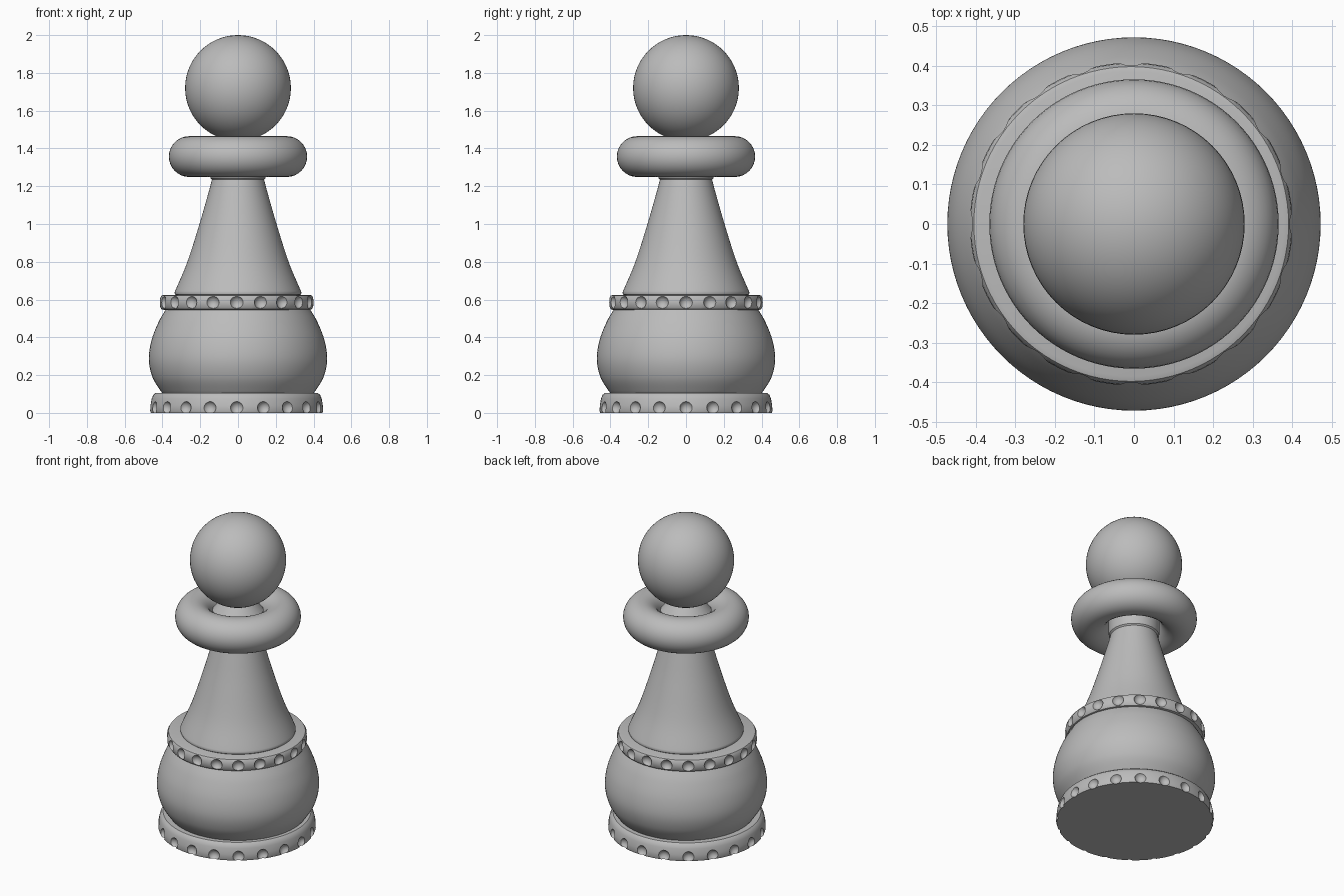
import bpy, bmesh, math
from mathutils import Matrix, Vector

if "Cube" in bpy.data.objects:
    bpy.data.objects.remove(bpy.data.objects["Cube"])

grey = bpy.data.materials.new("plain grey")
grey.use_nodes = True
COLOUR = (0.5, 0.5, 0.5, 1)
grey.diffuse_color = COLOUR
grey.node_tree.nodes["Principled BSDF"].inputs["Base Color"].default_value = COLOUR

SEGMENTS = 96
NOTCHES = 20


def make_object(name, bm):
    bmesh.ops.recalc_face_normals(bm, faces=bm.faces)
    mesh = bpy.data.meshes.new(name)
    bm.to_mesh(mesh)
    bm.free()
    mesh.materials.append(grey)
    obj = bpy.data.objects.new(name, mesh)
    bpy.context.collection.objects.link(obj)
    return obj


def smooth(obj, angle=35):
    bpy.ops.object.select_all(action='DESELECT')
    obj.select_set(True)
    bpy.context.view_layer.objects.active = obj
    bpy.ops.object.shade_smooth_by_angle(angle=math.radians(angle))


def curve_through(points, steps=8):
    """Catmull-Rom curve through (radius, height) points."""
    pts = [Vector(p) for p in points]
    pts = [2 * pts[0] - pts[1]] + pts + [2 * pts[-1] - pts[-2]]
    out = []
    for a, b, c, d in zip(pts, pts[1:], pts[2:], pts[3:]):
        for i in range(steps):
            t = i / steps
            out.append(0.5 * (2 * b + (c - a) * t + (2 * a - 5 * b + 4 * c - d) * t ** 2
                              + (3 * b - a - 3 * c + d) * t ** 3))
    return out + [pts[-2]]


def lathe(name, profile):
    """Turn a profile into a solid with flat round ends."""
    bm = bmesh.new()
    rings = []
    for r, z in profile:
        ring = []
        for i in range(SEGMENTS):
            a = math.tau * i / SEGMENTS
            ring.append(bm.verts.new((r * math.cos(a), r * math.sin(a), z)))
        rings.append(ring)
    for low, high in zip(rings, rings[1:]):
        for i in range(SEGMENTS):
            j = (i + 1) % SEGMENTS
            bm.faces.new((low[i], low[j], high[j], high[i]))
    bm.faces.new(rings[0][::-1])
    bm.faces.new(rings[-1])
    return make_object(name, bm)


def carve_notches(ring, radius, height, size):
    """Scoop evenly spaced round notches out of the rim of a ring."""
    bm = bmesh.new()
    for i in range(NOTCHES):
        a = math.tau * i / NOTCHES
        place = Matrix.Translation((radius * math.cos(a), radius * math.sin(a), height))
        bmesh.ops.create_uvsphere(bm, u_segments=20, v_segments=12, radius=size,
                                  matrix=place @ Matrix.Rotation(a, 4, 'Z'))
    cutter = make_object("notch_cutter", bm)
    cutter.hide_render = True
    mod = ring.modifiers.new("notches", 'BOOLEAN')
    mod.operation = 'DIFFERENCE'
    mod.solver = 'EXACT'
    mod.object = cutter
    bpy.context.view_layer.objects.active = ring
    bpy.ops.object.modifier_apply(modifier=mod.name)
    bpy.data.objects.remove(cutter)
    ring.location.x = -0.007


# Notched foot ring
foot = lathe("foot_ring", [(0.455, 0), (0.459, 0.012), (0.457, 0.04), (0.450, 0.075),
                           (0.442, 0.095), (0.430, 0.105)])
carve_notches(foot, 0.47, 0.028, 0.036)
smooth(foot)

# Bulging body
body = lathe("body", curve_through([(0.385, 0.09), (0.412, 0.12), (0.453, 0.19), (0.472, 0.28),
                                    (0.459, 0.38), (0.421, 0.48), (0.375, 0.56)]))
smooth(body)

# Notched band above the body
band = lathe("band_ring", [(0.385, 0.545), (0.398, 0.549), (0.406, 0.562), (0.408, 0.585),
                           (0.406, 0.608), (0.398, 0.621), (0.385, 0.625)])
carve_notches(band, 0.42, 0.585, 0.037)
smooth(band)

# Tapering neck with a small rounded lip
neck = lathe("neck", [(0.325, 0.62), (0.334, 0.628), (0.336, 0.637)] + curve_through(
    [(0.333, 0.645), (0.268, 0.8), (0.204, 1.0), (0.158, 1.16), (0.138, 1.235)])
    + [(0.146, 1.243), (0.148, 1.26), (0.148, 1.4), (0.1, 1.46)])
smooth(neck)

# Round collar
bpy.ops.mesh.primitive_torus_add(major_radius=0.258, minor_radius=0.108, major_segments=96,
                                 minor_segments=32, location=(0, 0, 1.357))
collar = bpy.context.object
collar.name = "collar"
collar.data.materials.append(grey)
smooth(collar)

# Ball head
bpy.ops.mesh.primitive_uv_sphere_add(segments=64, ring_count=32, radius=0.28,
                                     location=(0, 0, 1.72))
head = bpy.context.object
head.name = "head"
head.data.materials.append(grey)
smooth(head)
